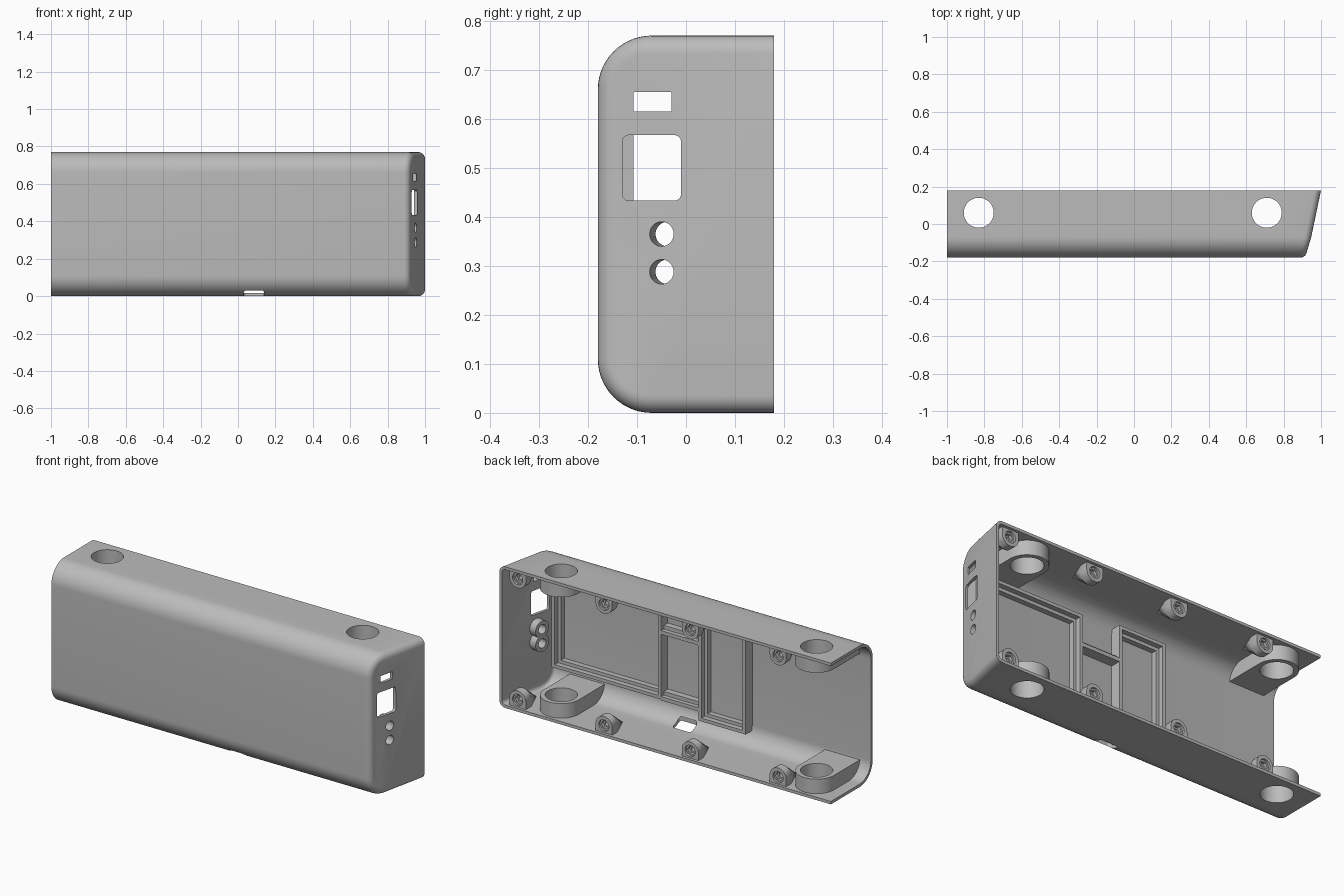
import bpy, bmesh, math
from mathutils import Matrix, Vector

if "Cube" in bpy.data.objects:
    bpy.data.objects.remove(bpy.data.objects["Cube"])

# Main sizes
HEIGHT, HALF, WALL, SLOPE = 0.77, 0.18, 0.016, 0.21

grey = bpy.data.materials.new("plain grey")
grey.use_nodes = True
colour = (0.5, 0.5, 0.5, 1)
grey.diffuse_color = colour
grey.node_tree.nodes["Principled BSDF"].inputs["Base Color"].default_value = colour


def finish(name, bm):
    bmesh.ops.recalc_face_normals(bm, faces=bm.faces)
    mesh = bpy.data.meshes.new(name)
    bm.to_mesh(mesh)
    bm.free()
    mesh.materials.append(grey)
    obj = bpy.data.objects.new(name, mesh)
    bpy.context.collection.objects.link(obj)
    return obj


def prism(name, points, axis, lo, hi):
    """Extrude a 2D outline along the given axis."""
    bm = bmesh.new()
    verts = []
    for p in points:
        co = list(p)
        co.insert(axis, lo)
        verts.append(bm.verts.new(co))
    face = bm.faces.new(verts)
    new = bmesh.ops.extrude_face_region(bm, geom=[face])["geom"]
    move = Vector((0, 0, 0))
    move[axis] = hi - lo
    bmesh.ops.translate(bm, vec=move, verts=[v for v in new if isinstance(v, bmesh.types.BMVert)])
    return finish(name, bm)


def arc(cx, cy, r, start, end, n=14):
    steps = [math.radians(start + (end - start) * i / n) for i in range(n + 1)]
    return [(cx + r * math.cos(t), cy + r * math.sin(t)) for t in steps]


def circle(cx, cy, r, n=40):
    return arc(cx, cy, r, 0, 360, n)[:-1]


def rounded(x0, x1, y0, y1, r):
    return (arc(x1 - r, y1 - r, r, 0, 90, 6) + arc(x0 + r, y1 - r, r, 90, 180, 6)
            + arc(x0 + r, y0 + r, r, 180, 270, 6) + arc(x1 - r, y0 + r, r, 270, 360, 6))


def box(name, x0, x1, y0, y1, z0, z1):
    return prism(name, [(x0, y0), (x1, y0), (x1, y1), (x0, y1)], 2, z0, z1)


def hull(name, inset, start, back):
    """Rounded trough with a sloped, filleted end, shrunk by inset."""
    r = 0.11 - inset
    profile = ([(0.4, HEIGHT - inset)] + arc(0.11 - HALF, HEIGHT - 0.11, r, 90, 180)
               + arc(0.11 - HALF, 0.11, r, 180, 270) + [(0.4, inset)])
    bm = bmesh.new()
    verts = [bm.verts.new((start, y, z)) for y, z in profile]
    face = bm.faces.new(verts)
    new = bmesh.ops.extrude_face_region(bm, geom=[face])["geom"]
    end = [v for v in new if isinstance(v, bmesh.types.BMVert)]
    for v in end:
        v.co.x = 1 - SLOPE * (HALF - v.co.y) - inset
    rim = [e for e in bm.edges if all(v.co.x > 0 for v in e.verts)]
    bmesh.ops.bevel(bm, geom=rim, offset=0.036 - inset, segments=6, profile=0.5, affect='EDGES')
    if back < 0.4:
        bmesh.ops.bisect_plane(bm, geom=bm.verts[:] + bm.edges[:] + bm.faces[:],
                               plane_co=(0, back, 0), plane_no=(0, 1, 0), clear_outer=True)
        bmesh.ops.holes_fill(bm, edges=[e for e in bm.edges if e.is_boundary], sides=0)
    return finish(name, bm)


def combine(obj, other, operation):
    mod = obj.modifiers.new("cut", 'BOOLEAN')
    mod.operation, mod.solver, mod.object = operation, 'EXACT', other
    bpy.context.view_layer.objects.active = obj
    bpy.ops.object.modifier_apply(modifier=mod.name)


helpers, parts = [], []


def helper(obj):
    obj.hide_render = True
    helpers.append(obj)
    return obj


def tilted(name, z, r, lo, hi):
    """Cylinder square to the sloped end wall."""
    obj = prism(name, circle(0, 0, r), 0, lo, hi)
    place = Vector((1 - SLOPE * (HALF + 0.05), -0.05, z))
    obj.data.transform(Matrix.Translation(place) @ Matrix.Rotation(-math.atan(SLOPE), 4, 'Z'))
    return obj


# Shell, with a core volume that trims everything inside it
shell = hull("shell", 0, -1, HALF)
cavity = helper(hull("cavity_cutter", WALL, -1.2, 0.4))
core = helper(hull("core_trim", WALL / 2, -1, HALF - 0.004))
combine(shell, cavity, 'DIFFERENCE')
parts.append(shell)

# Openings: large round holes, end ports and lower slot
POSTS = (-0.83, 0.71)
post_holes = [helper(prism("post_hole_cutter", circle(x, 0.06, 0.08, 56), 2, -0.1, 0.9)) for x in POSTS]
button_z = (0.365, 0.288)
button_holes = [helper(tilted("button_hole_cutter", z, 0.025, -0.15, 0.1)) for z in button_z]
ports = [helper(prism("window_cutter", rounded(-0.13, -0.01, 0.433, 0.567, 0.014), 0, 0.895, 1.1)),
         helper(prism("port_cutter", rounded(-0.107, -0.03, 0.615, 0.655, 0.002), 0, 0.895, 1.1)),
         helper(prism("slot_cutter", rounded(0.03, 0.14, -0.146, -0.08, 0.015), 2, -0.1, 0.08))]
for cutter in post_holes + button_holes + ports:
    combine(shell, cutter, 'DIFFERENCE')

# Large collars that run forward into the front wall
for x, cutter in zip(POSTS, post_holes):
    outline = arc(x, 0.06, 0.105, 0, 180, 28) + [(x - 0.105, -0.3), (x + 0.105, -0.3)]
    for side, lo, hi in (("lower", -0.05, 0.095), ("upper", HEIGHT - 0.095, HEIGHT + 0.05)):
        collar = prism(side + "_collar", outline, 2, lo, hi)
        combine(collar, core, 'INTERSECT')
        combine(collar, cutter, 'DIFFERENCE')
        parts.append(collar)

# Button collars on the end wall
for z, cutter in zip(button_z, button_holes):
    collar = tilted("button_collar", z, 0.046, -0.06, -0.005)
    combine(collar, cutter, 'DIFFERENCE')
    parts.append(collar)

# Screw bosses along both long edges, tapering forward onto the wall
FACE = 0.165
for x in (0.9, 0.38, -0.14, -0.67):
    for upper in (False, True):
        def flip(z):
            return HEIGHT - z if upper else z
        zc = flip(0.055)
        bm = bmesh.new()
        for y in (FACE, 0.12):
            for px, pz in circle(x, zc, 0.05, 24):
                bm.verts.new((px, y, pz))
            for px in (x - 0.05, x + 0.05):
                bm.verts.new((px, y, flip(0.005)))
        bm.verts.new((x, 0.0, flip(0.01)))
        result = bmesh.ops.convex_hull(bm, input=bm.verts[:])
        loose = {v for v in result["geom_interior"] if isinstance(v, bmesh.types.BMVert)}
        bmesh.ops.delete(bm, geom=list(loose), context='VERTS')
        boss = finish("upper_screw_boss" if upper else "lower_screw_boss", bm)
        combine(boss, core, 'INTERSECT')
        for r, sides, depth in ((0.031, 24, 0.012), (0.024, 6, 0.03), (0.013, 16, 0.06)):
            cutter = helper(prism("screw_cutter", circle(x, zc, r, sides), 1, FACE - depth, FACE + 0.05))
            combine(boss, cutter, 'DIFFERENCE')
        parts.append(boss)


# Mounting frames on the inside of the front wall: tall rim with a lower ledge
def frame(name, x0, x1, z0, z1):
    for label, inset, top in (("rim", 0, -0.107), ("ledge", 0.018, -0.135)):
        a, b, c, d = x0 + inset, x1 - inset, z0 + inset, z1 - inset
        ring = box(name + "_" + label, a, b, -0.19, top, c, d)
        t = 0.018
        hole = helper(box("frame_cutter", a + t, b - t, -0.3, 0, c + t, d - t))
        combine(ring, hole, 'DIFFERENCE')
        combine(ring, core, 'INTERSECT')
        parts.append(ring)


frame("wide_frame", 0.225, 0.885, 0.135, 0.66)
frame("tall_frame", -0.285, 0.0, 0.08, 0.69)

# Cross shelves between the frames
for name, z in (("upper_shelf", 0.5), ("lower_shelf", 0.14)):
    parts.append(box(name, -0.005, 0.23, -0.17, -0.107, z - 0.01, z + 0.01))
    parts.append(box(name + "_lip", -0.005, 0.23, -0.17, -0.13, z + 0.005, z + 0.03))

# Clean up helpers and shade
for obj in helpers:
    bpy.data.objects.remove(obj)
bpy.ops.object.select_all(action='DESELECT')
for obj in parts:
    obj.select_set(True)
bpy.context.view_layer.objects.active = shell
bpy.ops.object.shade_smooth_by_angle(angle=math.radians(30))
